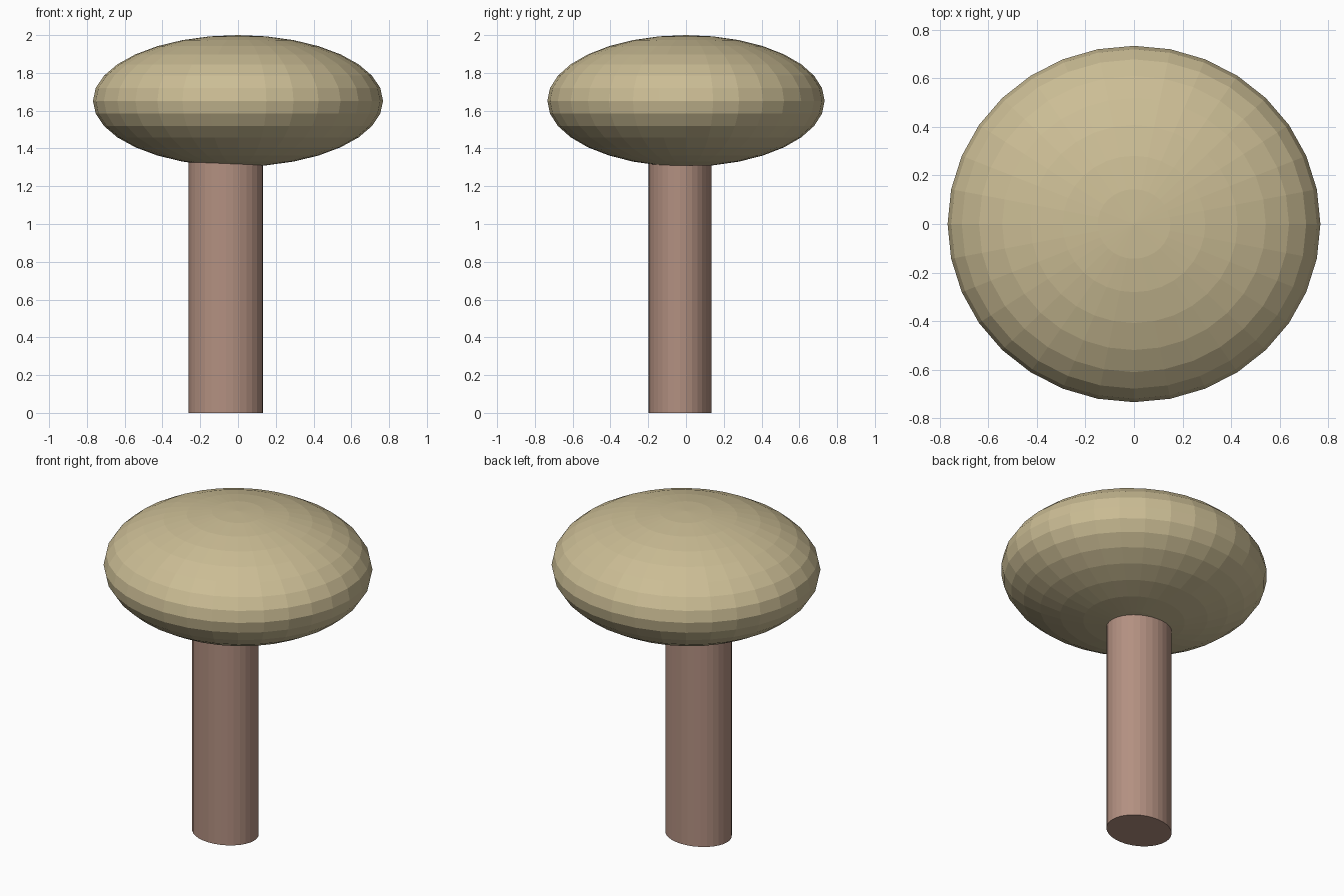
import bpy

if "Cube" in bpy.data.objects:
    bpy.data.objects.remove(bpy.data.objects["Cube"])


def paint(obj, name, color):
    mat = bpy.data.materials.new(name)
    mat.diffuse_color = (*color, 1)
    mat.use_nodes = True
    mat.node_tree.nodes["Principled BSDF"].inputs["Base Color"].default_value = mat.diffuse_color
    obj.data.materials.append(mat)


# Stem: slightly off-centre oval cylinder, its top buried in the cap
STEM_TOP = 1.5
bpy.ops.mesh.primitive_cylinder_add(vertices=32, radius=1, depth=STEM_TOP,
                                    location=(-0.064, -0.032, STEM_TOP / 2))
stem = bpy.context.object
stem.name = "stem"
stem.scale = (0.197, 0.166, 1)
paint(stem, "stem_brown", (0.45, 0.28, 0.22))

# Cap: flattened faceted sphere
bpy.ops.mesh.primitive_uv_sphere_add(segments=32, ring_count=16, radius=1,
                                     location=(0, 0, 1.652))
cap = bpy.context.object
cap.name = "cap"
cap.scale = (0.768, 0.734, 0.348)
paint(cap, "cap_tan", (0.60, 0.51, 0.30))
